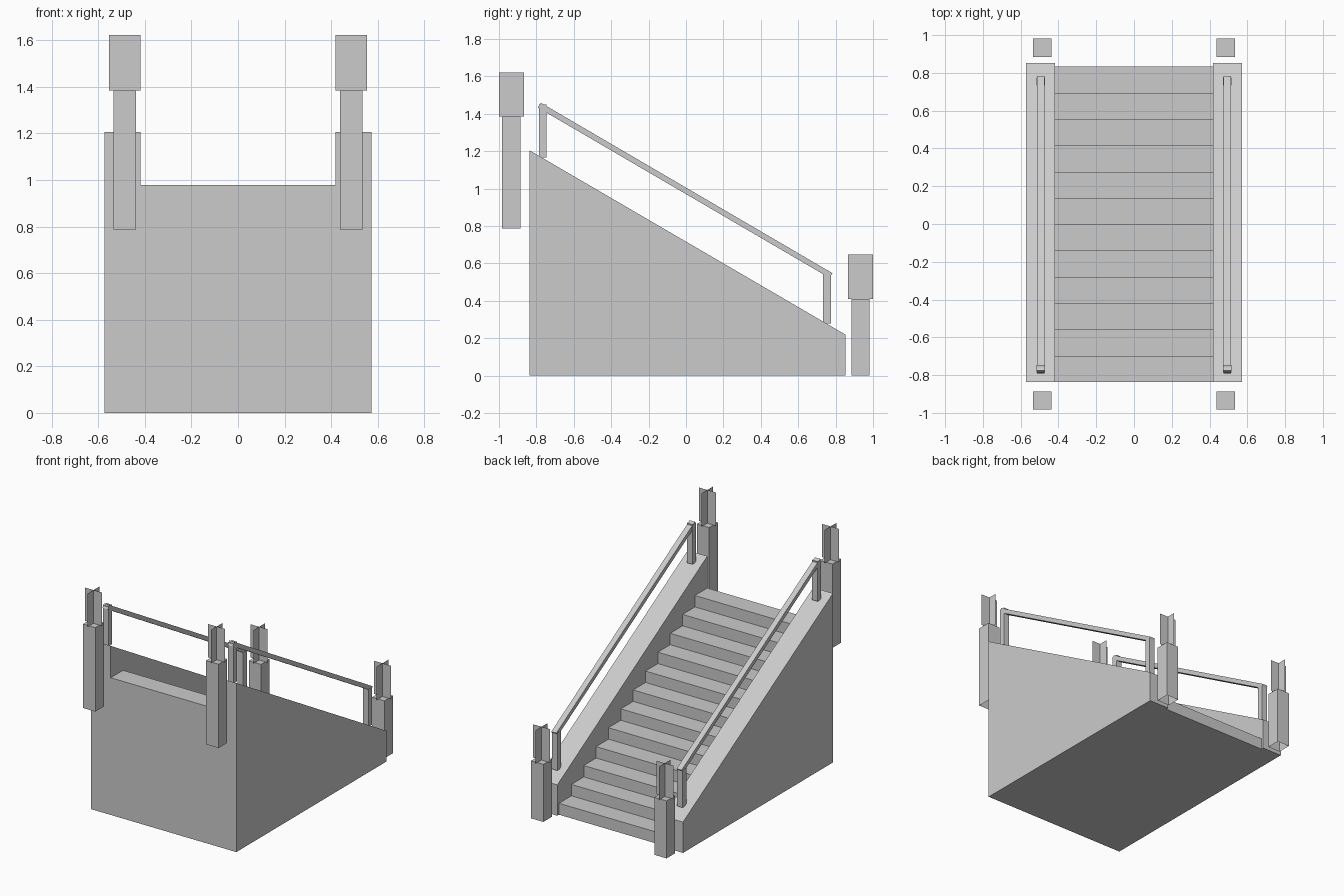
import bpy, bmesh
from mathutils import Vector

if "Cube" in bpy.data.objects:
    bpy.data.objects.remove(bpy.data.objects["Cube"])


def make_object(name, bm):
    mesh = bpy.data.meshes.new(name)
    bm.to_mesh(mesh)
    bm.free()
    obj = bpy.data.objects.new(name, mesh)
    bpy.context.collection.objects.link(obj)
    return obj


def prism(name, profile, x0, x1):
    """Extrude a (y, z) profile from x0 to x1."""
    bm = bmesh.new()
    face = bm.faces.new([bm.verts.new((x0, y, z)) for y, z in profile])
    new = bmesh.ops.extrude_face_region(bm, geom=[face])["geom"]
    verts = [v for v in new if isinstance(v, bmesh.types.BMVert)]
    bmesh.ops.translate(bm, verts=verts, vec=(x1 - x0, 0, 0))
    bmesh.ops.recalc_face_normals(bm, faces=bm.faces)
    return make_object(name, bm)


def rect(y0, y1, z0, z1):
    return [(y0, z0), (y1, z0), (y1, z1), (y0, z1)]


# Solid sloped body, full width
FRONT, BACK = -0.837, 0.852
STEPS, STEP_BACK, TOP = 12, 0.833, 0.978
body = prism("stair_body", [(FRONT, 0), (BACK, 0), (BACK, 0.22), (FRONT, 1.205)],
             -0.573, 0.573)

# Stepped cutter leaves the treads between the two side walls
run, rise = (STEP_BACK - FRONT) / STEPS, TOP / STEPS
cut = [(1.2, 2), (1.2, -0.1), (STEP_BACK, -0.1)]
for i in range(STEPS):
    y, z = STEP_BACK - i * run, (i + 1) * rise
    cut.append((y, z))
    cut.append((y - run if i < STEPS - 1 else -1.2, z))
cut.append((-1.2, 2))
cutter = prism("step_cutter", cut, -0.418, 0.418)
cutter.hide_render = True
mod = body.modifiers.new("steps", "BOOLEAN")
mod.operation = "DIFFERENCE"
mod.solver = "EXACT"
mod.object = cutter
bpy.context.view_layer.objects.active = body
bpy.ops.object.modifier_apply(modifier=mod.name)
bpy.data.objects.remove(cutter)


def corner_post(name, x, y, z0, z1):
    """Square post, open underneath, with two crossed planes on top."""
    h, w, top = 0.0485, 0.067, z1 + 0.237
    bm = bmesh.new()
    bmesh.ops.create_cube(bm, size=1)
    for v in bm.verts:
        v.co = Vector((x + v.co.x * 2 * h, y + v.co.y * 2 * h,
                       z0 + (v.co.z + 0.5) * (z1 - z0)))
    bottom = [f for f in bm.faces if f.normal.z < -0.5]
    bmesh.ops.delete(bm, geom=bottom, context="FACES_ONLY")
    for dx, dy in ((w, 0), (0, w)):
        bm.faces.new([bm.verts.new(p) for p in (
            (x - dx, y - dy, z1), (x + dx, y + dy, z1),
            (x + dx, y + dy, top), (x - dx, y - dy, top))])
    make_object(name, bm)


for side, s in (("left", -1), ("right", 1)):
    # Handrail and its two supports
    xa, xb = s * 0.474, s * 0.514
    prism(side + "_handrail", [(-0.792, 1.433), (0.767, 0.523),
                               (0.783, 0.548), (-0.776, 1.459)], xa, xb)
    prism(side + "_rail_support_upper", rect(-0.786, -0.746, 1.167, 1.45),
          s * 0.472, s * 0.516)
    prism(side + "_rail_support_lower", rect(0.733, 0.775, 0.278, 0.545),
          s * 0.472, s * 0.516)
    # Corner posts at the head and foot of the stairs
    corner_post(side + "_upper_post", s * 0.486, -0.934, 0.787, 1.385)
    corner_post(side + "_lower_post", s * 0.486, 0.933, 0.0, 0.41)
